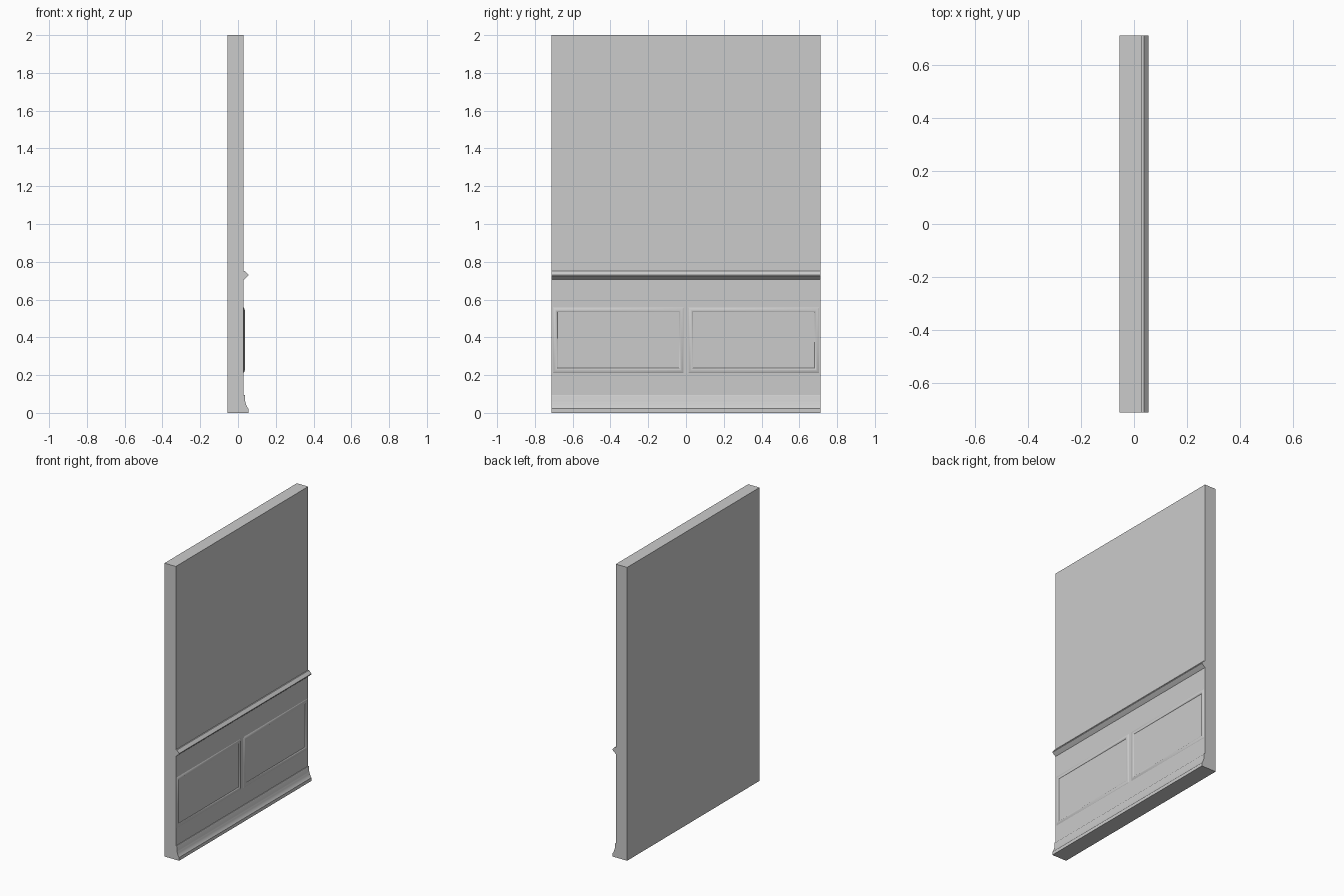
import bpy, bmesh

if "Cube" in bpy.data.objects:
    bpy.data.objects.remove(bpy.data.objects["Cube"])

HALF_Y = 0.713      # half length of the wall section
FACE = 0.03         # wall face plane
BACK = -0.055


def finish(name, bm, smooth=True):
    bmesh.ops.recalc_face_normals(bm, faces=bm.faces)
    me = bpy.data.meshes.new(name)
    bm.to_mesh(me)
    bm.free()
    ob = bpy.data.objects.new(name, me)
    bpy.context.collection.objects.link(ob)
    if smooth:
        bpy.ops.object.select_all(action='DESELECT')
        ob.select_set(True)
        bpy.context.view_layer.objects.active = ob
        bpy.ops.object.shade_smooth_by_angle(angle=0.6)
    return ob


def extrude_profile(name, pts, smooth=True):
    """Run an (x, z) profile along the full wall length."""
    bm = bmesh.new()
    face = bm.faces.new([bm.verts.new((x, -HALF_Y, z)) for x, z in pts])
    res = bmesh.ops.extrude_face_region(bm, geom=[face])
    verts = [v for v in res['geom'] if isinstance(v, bmesh.types.BMVert)]
    bmesh.ops.translate(bm, verts=verts, vec=(0, 2 * HALF_Y, 0))
    return finish(name, bm, smooth)


def panel_frame(name, y0, y1, z0, z1, profile):
    """Mitred moulding: profile is (inset, x) from the outer edge inward."""
    bm = bmesh.new()
    rings = []
    for d, x in profile:
        corners = [(y0 + d, z0 + d), (y1 - d, z0 + d),
                   (y1 - d, z1 - d), (y0 + d, z1 - d)]
        rings.append([bm.verts.new((x, y, z)) for y, z in corners])
    n = len(rings)
    for i in range(n):
        a, b = rings[i], rings[(i + 1) % n]
        for j in range(4):
            k = (j + 1) % 4
            bm.faces.new((a[j], a[k], b[k], b[j]))
    return finish(name, bm)


# Wall slab
extrude_profile("wall", [(BACK, 0), (FACE, 0), (FACE, 2), (BACK, 2)], False)

# Baseboard with a coved front
extrude_profile("baseboard", [
    (FACE - 0.005, 0), (0.055, 0), (0.055, 0.022), (0.051, 0.027),
    (0.046, 0.036), (0.042, 0.046), (0.040, 0.056), (0.038, 0.060),
    (0.038, 0.090), (0.035, 0.095), (FACE - 0.005, 0.095)])

# Chair rail
extrude_profile("chair_rail", [
    (FACE - 0.005, 0.705), (FACE, 0.705), (0.034, 0.708), (0.054, 0.726),
    (0.055, 0.731), (0.038, 0.750), (FACE - 0.005, 0.750)])

# Two raised panel mouldings, mirrored about the middle
MOULDING = [(0, 0.025), (0, FACE), (0.006, 0.0335), (0.013, 0.036),
            (0.017, 0.036), (0.022, 0.034), (0.025, FACE), (0.025, 0.025)]
for side, (y0, y1) in {"left": (-0.705, -0.013), "right": (0.013, 0.705)}.items():
    panel_frame("panel_moulding_" + side, y0, y1, 0.212, 0.558, MOULDING)
